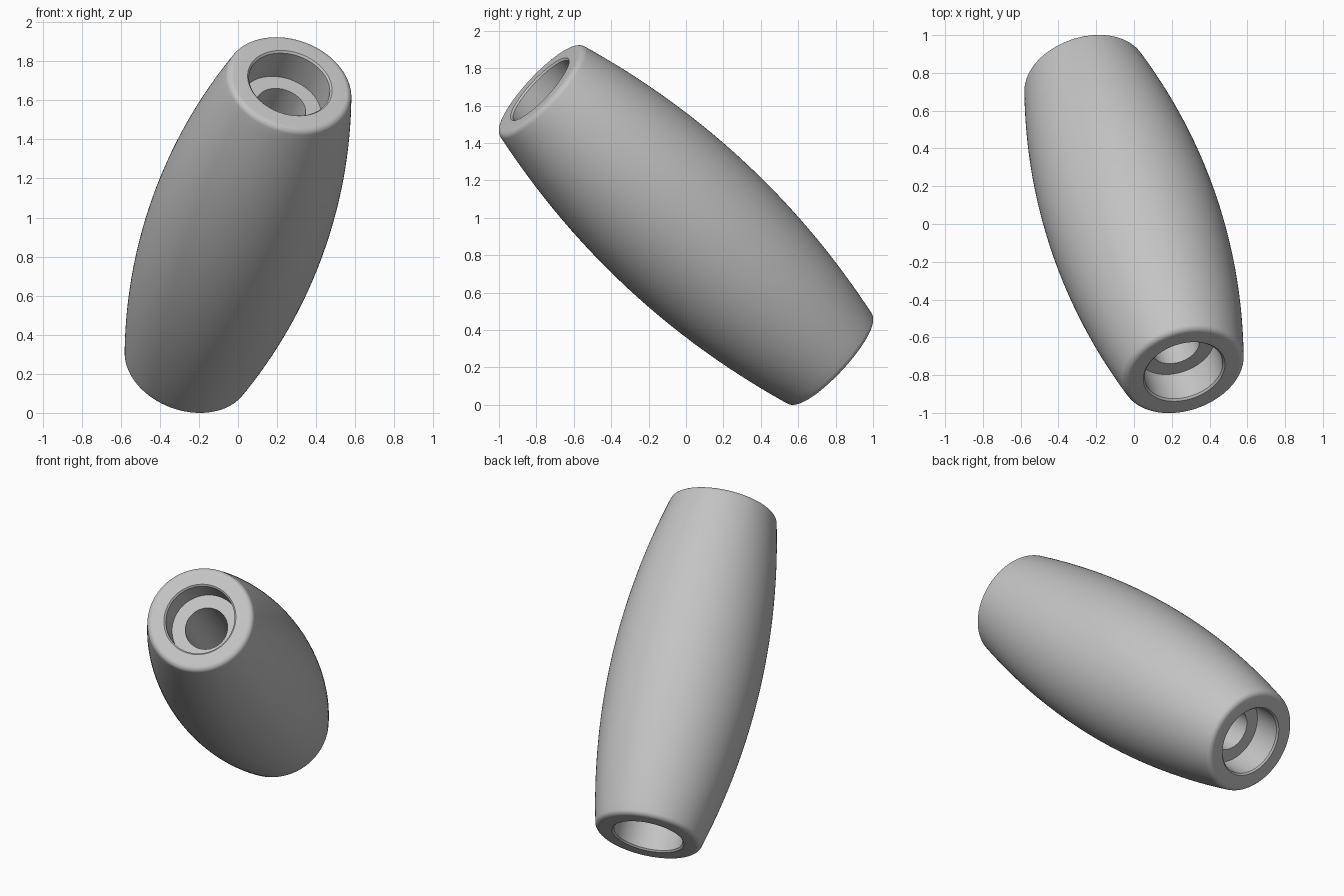
import bpy
import bmesh
import math
from mathutils import Vector, Matrix

cube = bpy.data.objects.get("Cube")
if cube:
    bpy.data.objects.remove(cube, do_unlink=True)

HALF = 1.10          # half length along the axis
BELLY, END = 0.46, 0.332
BORE, THROUGH = 0.213, 0.131
STEP = HALF - 0.19   # where the counterbore stops
FILLET = 0.035
CHAMFER = 0.01
SEGMENTS = 128

# Upper half of the lathe profile as (radius, height), from through hole to belly
profile = [(THROUGH, 0), (THROUGH, STEP), (BORE, STEP),
           (BORE, HALF - CHAMFER), (BORE + CHAMFER, HALF)]

# Rounded outer rim, turning from the flat end into the sloped side
slope = math.atan(2 * (BELLY - END) / HALF)
for i in range(9):
    a = math.pi / 2 - (math.pi / 2 - slope) * i / 8
    profile.append((END - FILLET + FILLET * math.cos(a),
                    HALF - FILLET + FILLET * math.sin(a)))

# Bulging side
rim_r, rim_h = profile[-1]
for i in range(1, 25):
    h = rim_h * (1 - i / 24)
    profile.append((BELLY - (BELLY - rim_r) * (h / rim_h) ** 2, h))

# Mirror the profile to get the lower half
lower = [(r, -h) for r, h in reversed(profile[1:-1])]
loop = profile + lower

# Lathe the closed loop around the axis
bm = bmesh.new()
verts = [bm.verts.new((r, 0, h)) for r, h in loop]
edges = [bm.edges.new((v, verts[(i + 1) % len(verts)])) for i, v in enumerate(verts)]
bmesh.ops.spin(bm, geom=verts + edges, cent=(0, 0, 0), axis=(0, 0, 1),
               angle=2 * math.pi, steps=SEGMENTS, use_merge=False)
bmesh.ops.remove_doubles(bm, verts=bm.verts, dist=0.0001)
bmesh.ops.recalc_face_normals(bm, faces=bm.faces)

# Tilt the axis and lift the body onto the ground
axis = Vector((0.265, -0.78, 0.725))
tilt = axis.to_track_quat('Z', 'Y').to_matrix().to_4x4()
bmesh.ops.transform(bm, matrix=tilt, verts=bm.verts)
lift = -min(v.co.z for v in bm.verts)
bmesh.ops.transform(bm, matrix=Matrix.Translation((0, 0, lift)), verts=bm.verts)

mesh = bpy.data.meshes.new("barrel_sleeve")
bm.to_mesh(mesh)
bm.free()
sleeve = bpy.data.objects.new("barrel_sleeve", mesh)
bpy.context.collection.objects.link(sleeve)

# Plain grey finish
grey = bpy.data.materials.new("light_grey")
grey.use_nodes = True
colour = (0.55, 0.55, 0.55, 1)
grey.diffuse_color = colour
grey.node_tree.nodes["Principled BSDF"].inputs["Base Color"].default_value = colour
mesh.materials.append(grey)

# Smooth shading with sharp bore edges
bpy.ops.object.select_all(action='DESELECT')
sleeve.select_set(True)
bpy.context.view_layer.objects.active = sleeve
bpy.ops.object.shade_smooth_by_angle(angle=math.radians(30))
